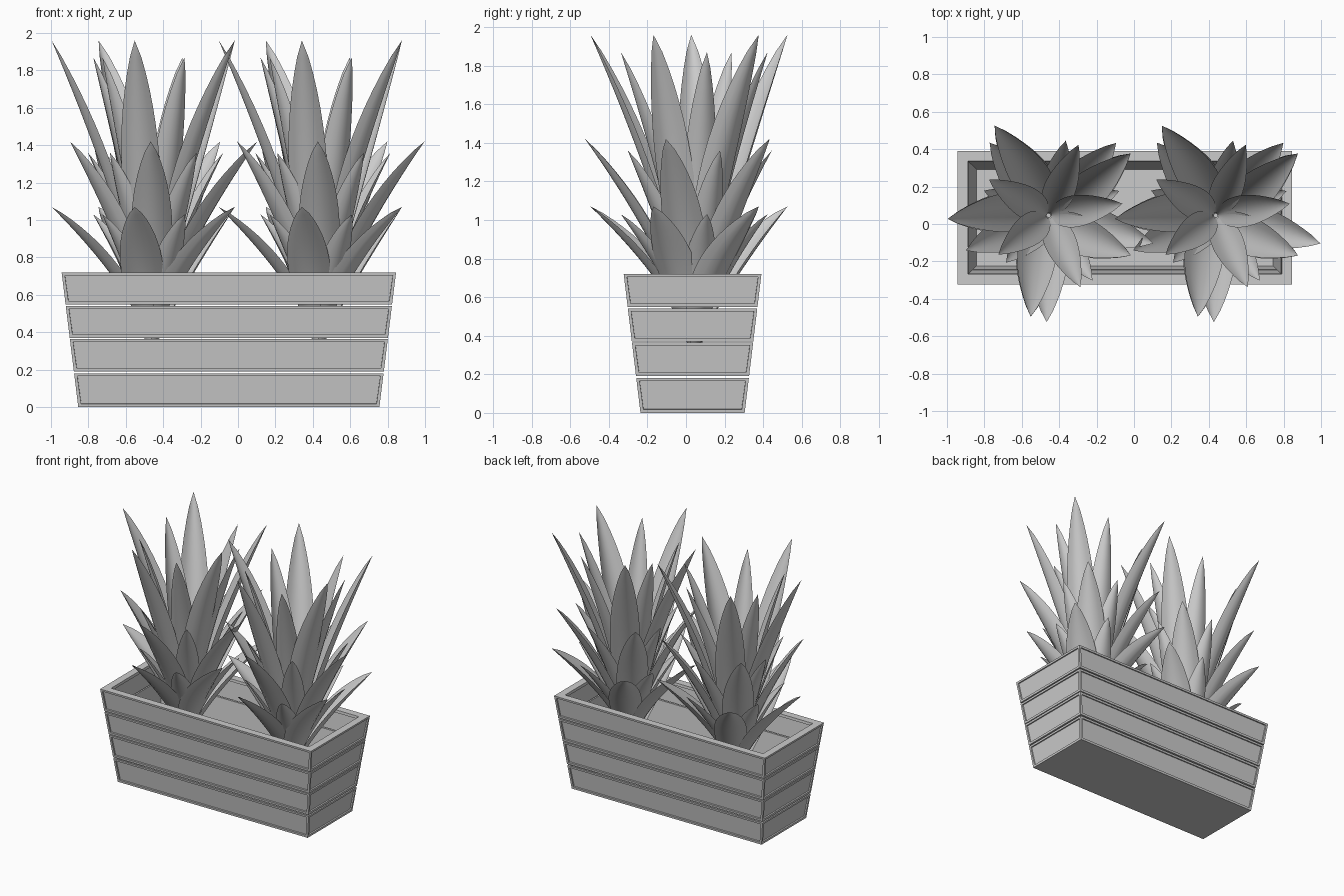
import bpy, bmesh
from math import sin, cos, pi, radians
from mathutils import Vector

cube = bpy.data.objects.get("Cube")
if cube:
    bpy.data.objects.remove(cube, do_unlink=True)

grey = bpy.data.materials.new("plain_grey")
grey.use_nodes = True
grey.diffuse_color = (0.6, 0.6, 0.6, 1)
grey.node_tree.nodes["Principled BSDF"].inputs["Base Color"].default_value = (0.6, 0.6, 0.6, 1)

BOX = Vector((-0.049, 0.034, 0))
WALL = 0.014
LIP = 0.055
HEIGHT = 0.72


def finish(bm, name):
    mesh = bpy.data.meshes.new(name)
    bm.to_mesh(mesh)
    bm.free()
    mesh.materials.append(grey)
    ob = bpy.data.objects.new(name, mesh)
    bpy.context.collection.objects.link(ob)
    return ob


def loop_at(bm, z, shrink):
    # rectangle of the tapered box at height z
    f = z / HEIGHT
    hx = 0.805 + 0.089 * f - shrink
    hy = 0.27 + 0.087 * f - shrink
    return [bm.verts.new(BOX + Vector((sx * hx, sy * hy, z)))
            for sx, sy in ((-1, -1), (1, -1), (1, 1), (-1, 1))]


# Box: tapered slat rings with a recessed panel on each outer face
def slat_ring(name, profile):
    bm = bmesh.new()
    loops = [loop_at(bm, z, shrink) for z, shrink in profile]
    panels = []
    for k, a in enumerate(loops):
        b = loops[(k + 1) % len(loops)]
        for i in range(4):
            j = (i + 1) % 4
            face = bm.faces.new((a[i], a[j], b[j], b[i]))
            if k == 0:
                panels.append(face)
    bmesh.ops.recalc_face_normals(bm, faces=bm.faces)
    bmesh.ops.inset_individual(bm, faces=panels, thickness=0.023, depth=0)
    bmesh.ops.inset_individual(bm, faces=panels, thickness=0.001, depth=-0.01)
    finish(bm, name)


for n, (z0, z1) in enumerate(((0, 0.181), (0.191, 0.364), (0.37, 0.541))):
    slat_ring(f"box_slat_{n + 1}", ((z0, 0), (z1, 0), (z1, WALL), (z0, WALL)))

# The top slat carries a wide inward lip
slat_ring("box_top_slat", ((0.549, 0), (HEIGHT, 0), (HEIGHT, LIP),
                           (0.7, LIP), (0.7, WALL), (0.549, WALL)))

# Box floor
bm = bmesh.new()
low, high = loop_at(bm, 0, WALL), loop_at(bm, 0.012, WALL)
bm.faces.new(low[::-1])
bm.faces.new(high)
for i in range(4):
    j = (i + 1) % 4
    bm.faces.new((low[i], low[j], high[j], high[i]))
finish(bm, "box_floor")


# Leaf: a cupped blade that bends outward from the base, swaying to one side
def add_leaf(bm, angle, reach, top, width, bend, sway=0, base=0.28, rows=18, cols=6):
    a = radians(angle)
    out, side = Vector((cos(a), sin(a), 0)), Vector((-sin(a), cos(a), 0))
    grid = []
    for r in range(rows + 1):
        t = r / rows
        centre = (out * (0.01 + reach * t ** bend) + side * sway * sin(pi * t)
                  + Vector((0, 0, base + (top - base) * t)))
        slope = reach * bend * max(t, 0.01) ** (bend - 1)
        normal = (Vector((0, 0, slope)) - out * (top - base)).normalized()
        half = 0.5 * width * max(sin(pi * t ** 1.2), 0) ** 0.78
        if r == 0:
            half = 0.012
        row = []
        for c in range(cols + 1):
            u = 2 * c / cols - 1
            row.append(bm.verts.new(centre + side * half * u + normal * half * 0.5 * u * u))
        grid.append(row)
    for r in range(rows):
        for c in range(cols):
            bm.faces.new((grid[r][c], grid[r][c + 1], grid[r + 1][c + 1], grid[r + 1][c]))


# Plant: three tiers, each with broad outer leaves and slimmer inner ones
outer = ((182, 0.53), (121, 0.55), (260, 0.54), (37, 0.54), (334, 0.48))
middle = ((203, 0.47), (269, 0.56), (345, 0.57), (47, 0.52), (129, 0.49))
inner = ((294, 0.41), (149, 0.36), (9, 0.39), (67, 0.40), (218, 0.33))

bm = bmesh.new()
for angle, reach in outer:
    add_leaf(bm, angle, reach, 1.96, 0.21, 1.35, sway=-0.025)
    add_leaf(bm, angle, reach, 1.07, 0.23, 1.5, sway=-0.025)
for angle, reach in middle:
    add_leaf(bm, angle, reach, 1.42, 0.22, 1.45)
for angle, reach in inner:
    add_leaf(bm, angle, reach, 1.87, 0.17, 1.4)
    add_leaf(bm, angle + 10, reach, 1.36, 0.17, 1.5)
    add_leaf(bm, angle, reach, 1.03, 0.17, 1.5)
bmesh.ops.remove_doubles(bm, verts=bm.verts, dist=0.0005)
for face in bm.faces:
    face.smooth = True
right_plant = finish(bm, "right_plant")
right_plant.location = (-0.457, 0.046, 0)

left_plant = bpy.data.objects.new("left_plant", right_plant.data)
bpy.context.collection.objects.link(left_plant)
left_plant.location = (0.437, 0.046, 0)
